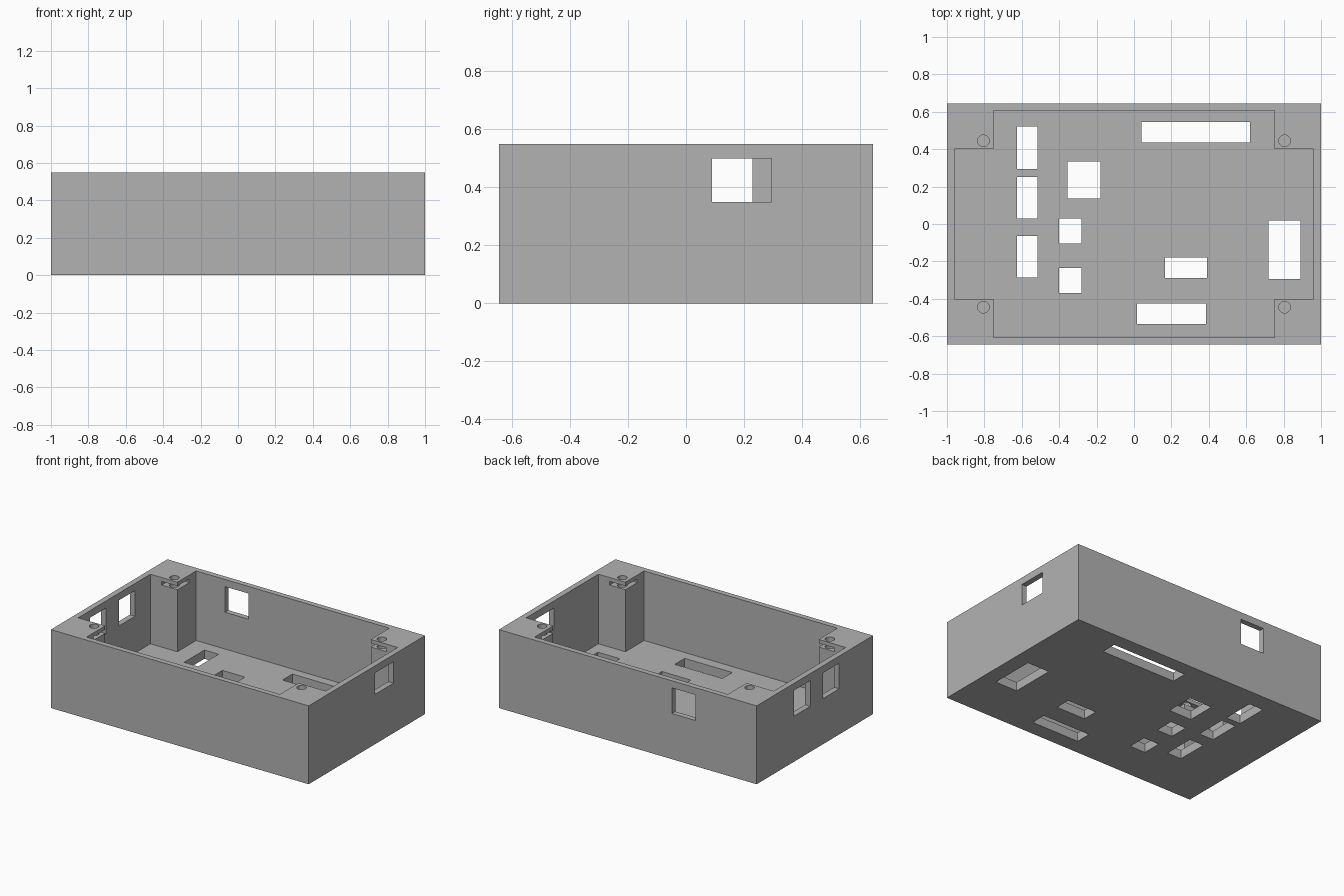
import bpy
import bmesh
from mathutils import Matrix, Vector

cube = bpy.data.objects.get("Cube")
if cube:
    bpy.data.objects.remove(cube, do_unlink=True)

LENGTH, WIDTH, HEIGHT = 2.0, 1.29, 0.55
FLOOR = 0.062
IN_X, IN_Y = 0.96, 0.607        # inner wall faces
POST_X, POST_Y = 0.75, 0.40     # inner corner of each post

grey = bpy.data.materials.new("plain grey")
grey.use_nodes = True
colour = (0.45, 0.45, 0.45, 1)
grey.diffuse_color = colour
grey.node_tree.nodes["Principled BSDF"].inputs["Base Color"].default_value = colour


def finish(name, bm):
    bmesh.ops.recalc_face_normals(bm, faces=bm.faces)
    mesh = bpy.data.meshes.new(name)
    bm.to_mesh(mesh)
    bm.free()
    mesh.materials.append(grey)
    obj = bpy.data.objects.new(name, mesh)
    bpy.context.collection.objects.link(obj)
    return obj


def box(name, x, y, z):
    """Box from three (low, high) ranges."""
    bm = bmesh.new()
    size = Vector([hi - lo for lo, hi in (x, y, z)])
    mid = Vector([(hi + lo) / 2 for lo, hi in (x, y, z)])
    bmesh.ops.create_cube(bm, size=1, matrix=Matrix.Translation(mid) @ Matrix.Diagonal(size).to_4x4())
    return finish(name, bm)


def cylinder(name, x, y, radius, z):
    bm = bmesh.new()
    bmesh.ops.create_cone(bm, cap_ends=True, segments=32, radius1=radius, radius2=radius,
                          depth=z[1] - z[0], matrix=Matrix.Translation((x, y, sum(z) / 2)))
    return finish(name, bm)


def cross_prism(name, z):
    """Cavity shape: a rectangle with its four corners left standing as posts."""
    quarter = [(IN_X, POST_Y), (POST_X, POST_Y), (POST_X, IN_Y)]
    outline = []
    for sx, sy in ((1, 1), (-1, 1), (-1, -1), (1, -1)):
        pts = quarter if sx * sy > 0 else quarter[::-1]
        outline += [(px * sx, py * sy, z[0]) for px, py in pts]
    bm = bmesh.new()
    face = bm.faces.new([bm.verts.new(p) for p in outline])
    raised = bmesh.ops.extrude_face_region(bm, geom=[face])["geom"]
    bmesh.ops.translate(bm, vec=(0, 0, z[1] - z[0]),
                        verts=[v for v in raised if isinstance(v, bmesh.types.BMVert)])
    return finish(name, bm)


def cut(target, cutter):
    cutter.hide_render = True
    mod = target.modifiers.new("cut", "BOOLEAN")
    mod.operation = "DIFFERENCE"
    mod.solver = "EXACT"
    mod.object = cutter
    bpy.context.view_layer.objects.active = target
    bpy.ops.object.modifier_apply(modifier=mod.name)
    bpy.data.objects.remove(cutter, do_unlink=True)


# Solid block, hollowed out
case = box("enclosure_base", (-LENGTH / 2, LENGTH / 2), (-WIDTH / 2, WIDTH / 2), (0, HEIGHT))
cut(case, cross_prism("cavity_cutter", (FLOOR, HEIGHT + 0.1)))

# Floor openings: x range, y range
openings = [
    ((-0.625, -0.515), (0.295, 0.52)),
    ((-0.625, -0.515), (0.03, 0.25)),
    ((-0.625, -0.515), (-0.285, -0.065)),
    ((-0.355, -0.18), (0.135, 0.335)),
    ((-0.40, -0.28), (-0.105, 0.03)),
    ((-0.40, -0.28), (-0.37, -0.235)),
    ((0.165, 0.39), (-0.29, -0.18)),
    ((0.015, 0.385), (-0.535, -0.425)),
    ((0.04, 0.62), (0.435, 0.545)),
    ((0.72, 0.89), (-0.295, 0.02)),
]
for x, y in openings:
    cut(case, box("floor_cutter", x, y, (-0.1, FLOOR + 0.1)))

# Wall windows
tall = (0.32, 0.50)
cut(case, box("left_window_cutter", (0.9, 1.1), (0.09, 0.295), (0.35, 0.50)))
for y in ((0.05, 0.23), (-0.27, -0.09)):
    cut(case, box("right_window_cutter", (-1.1, -0.9), y, tall))
cut(case, box("back_window_cutter", (-0.525, -0.342), (0.55, 0.75), tall))

# Nut slot and screw hole in each post
for sx in (-1, 1):
    for sy in (-1, 1):
        x = sorted((sx * (POST_X - 0.05), sx * 0.872))
        y = sorted((sy * (POST_Y - 0.05), sy * 0.53))
        cut(case, box("slot_cutter", x, y, (0.497, 0.523)))
        cut(case, cylinder("screw_cutter", sx * 0.805, sy * 0.445, 0.031, (0.35, HEIGHT + 0.1)))
